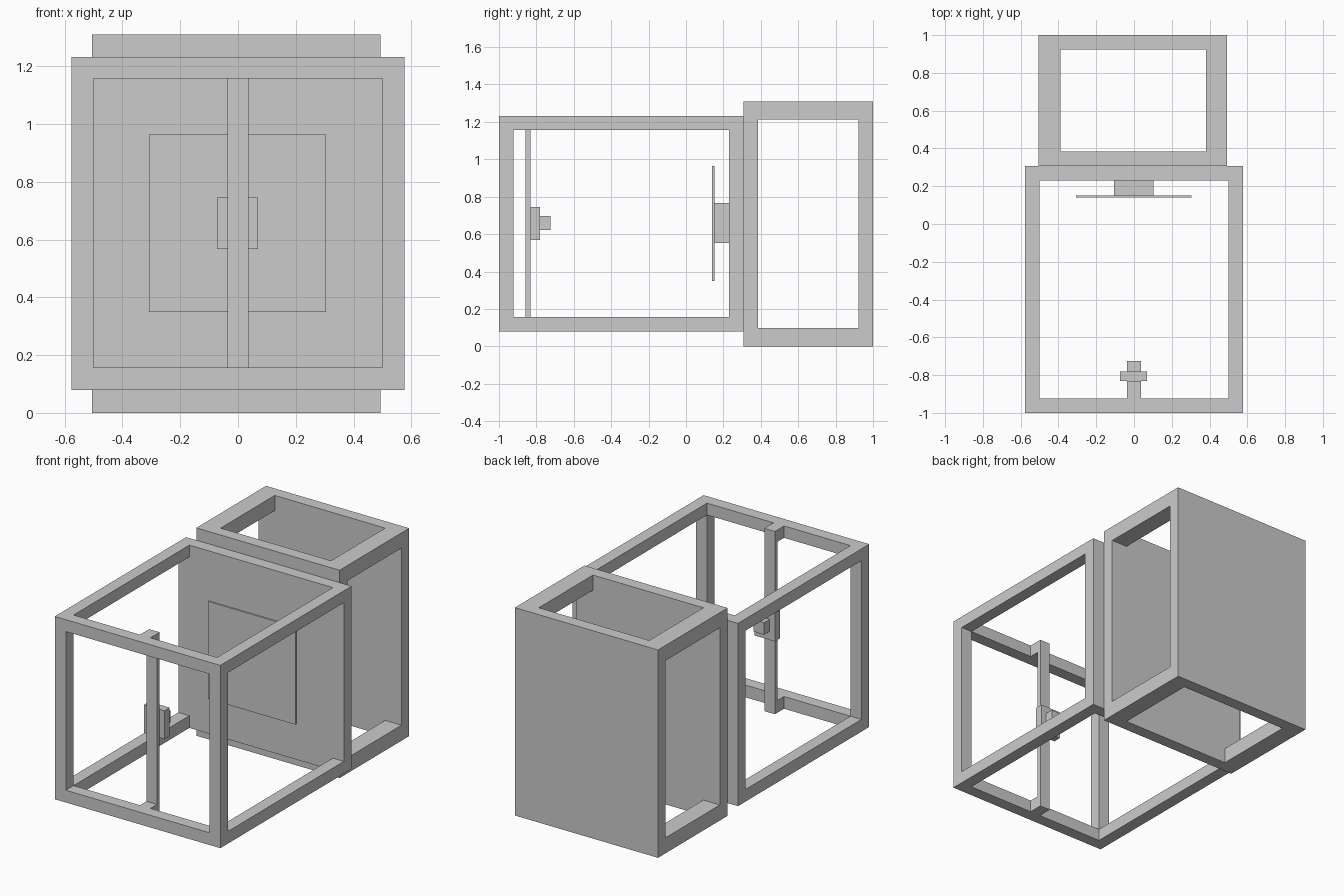
import bpy, bmesh, math

if "Cube" in bpy.data.objects:
    bpy.data.objects.remove(bpy.data.objects["Cube"])


def finish(name, bm):
    bmesh.ops.recalc_face_normals(bm, faces=bm.faces)
    mesh = bpy.data.meshes.new(name)
    bm.to_mesh(mesh)
    bm.free()
    obj = bpy.data.objects.new(name, mesh)
    bpy.context.collection.objects.link(obj)
    return obj


def box(name, x, y, z):
    """Plain box from (min, max) spans."""
    bm = bmesh.new()
    bmesh.ops.create_cube(bm, size=1)
    for v in bm.verts:
        v.co = [s[0] if c < 0 else s[1] for c, s in zip(v.co, (x, y, z))]
    return finish(name, bm)


def frame(name, xs, ys, zs, solid_rows):
    """Box frame on a 3x3x3 grid: edge cells are solid, as are whole y rows in solid_rows."""
    grid = (xs, ys, zs)

    def solid(c):
        if min(c) < 0 or max(c) > 2:
            return False
        return c[1] in solid_rows or sum(i != 1 for i in c) >= 2

    bm = bmesh.new()
    for n in range(27):
        cell = (n % 3, n // 3 % 3, n // 9)
        if not solid(cell):
            continue
        for axis in range(3):
            for side in (0, 1):
                near = list(cell)
                near[axis] += 2 * side - 1
                if solid(near):
                    continue
                # Outer face of this cell
                u, w = [a for a in range(3) if a != axis]
                quad = []
                for du, dw in ((0, 0), (1, 0), (1, 1), (0, 1)):
                    p = list(cell)
                    p[axis] += side
                    p[u] += du
                    p[w] += dw
                    quad.append(bm.verts.new([grid[a][p[a]] for a in range(3)]))
                bm.faces.new(quad)
    bmesh.ops.remove_doubles(bm, verts=bm.verts, dist=1e-5)
    return finish(name, bm)


# Front cage with a closed rear wall, and rear housing with closed front and back walls
frame("front_cage", (-0.577, -0.5, 0.5, 0.577), (-1, -0.923, 0.23, 0.307),
      (0.08, 0.157, 1.157, 1.232), {2})
frame("rear_housing", (-0.505, -0.39, 0.38, 0.493), (0.307, 0.384, 0.923, 1),
      (0, 0.098, 1.214, 1.31), {0, 2})

# Door post with its stubs on the top and bottom rails
px = (-0.037, 0.036)
box("door_post", px, (-0.859, -0.832), (0.157, 1.157))
for side, z in (("lower", (0.08, 0.157)), ("upper", (1.157, 1.232))):
    box(side + "_post_bracket", px, (-0.923, -0.832), z)

# Handle plate and knob
box("handle_plate", (-0.073, 0.07), (-0.832, -0.78), (0.568, 0.746))
box("handle_knob", px, (-0.78, -0.725), (0.622, 0.698))

# Display panel on its wall mount
box("display_mount", (-0.106, 0.103), (0.152, 0.23), (0.552, 0.766))
box("display_panel", (-0.308, 0.304), (0.139, 0.152), (0.35, 0.964))
